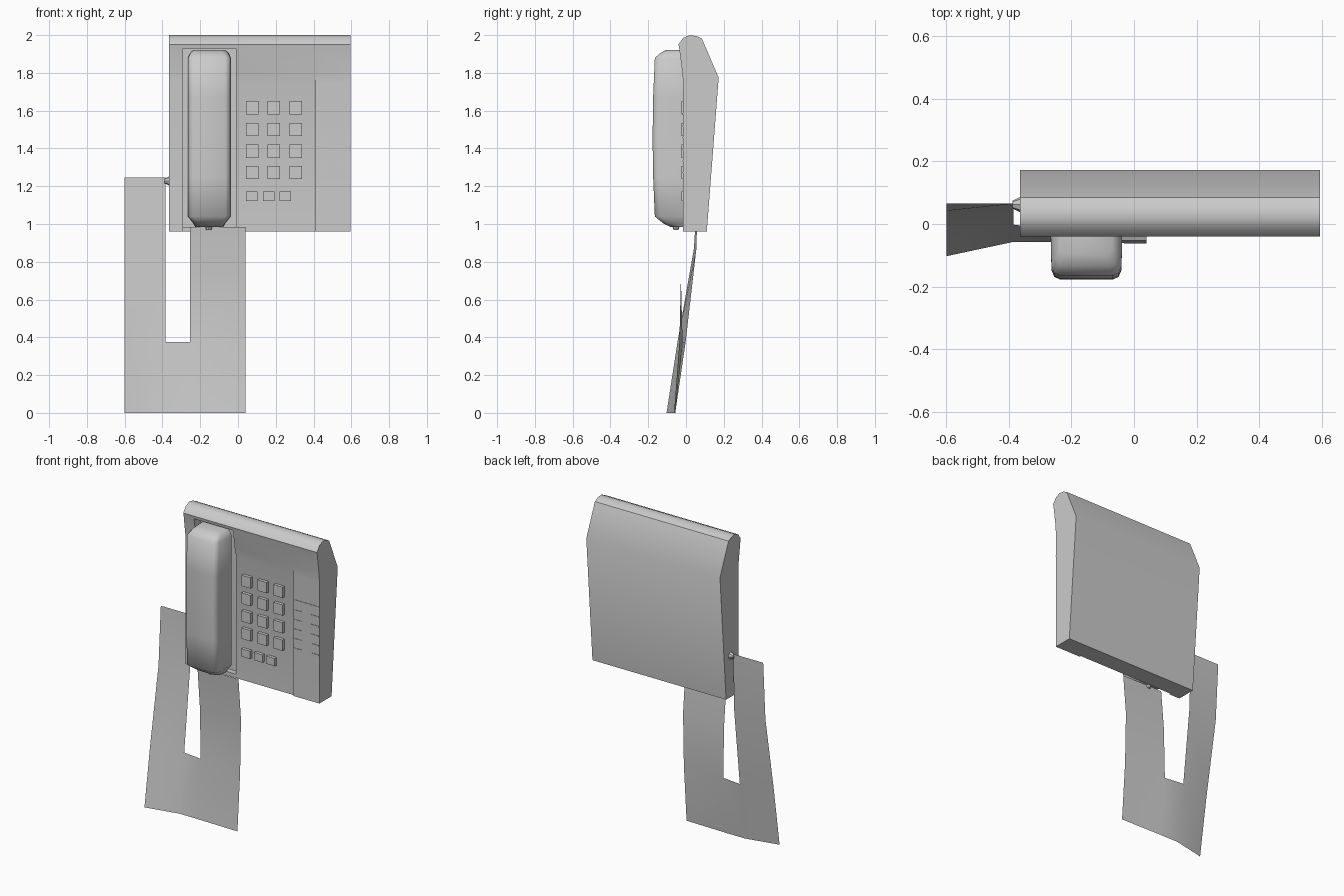
import bpy, bmesh, math
from mathutils import Matrix

if "Cube" in bpy.data.objects:
    bpy.data.objects.remove(bpy.data.objects["Cube"])


def finish(name, bm, smooth=None, closed=True):
    bmesh.ops.remove_doubles(bm, verts=bm.verts, dist=0.0002)
    if closed:
        bmesh.ops.recalc_face_normals(bm, faces=bm.faces)
    me = bpy.data.meshes.new(name)
    bm.to_mesh(me)
    bm.free()
    ob = bpy.data.objects.new(name, me)
    bpy.context.collection.objects.link(ob)
    if smooth:
        bpy.ops.object.select_all(action='DESELECT')
        ob.select_set(True)
        bpy.context.view_layer.objects.active = ob
        bpy.ops.object.shade_smooth_by_angle(angle=math.radians(smooth))
    return ob


def loft(name, rings, smooth=None):
    """Skin a list of equal-length closed rings and cap both ends."""
    bm = bmesh.new()
    vs = [[bm.verts.new(p) for p in r] for r in rings]
    n = len(rings[0])
    for a, b in zip(vs, vs[1:]):
        for i in range(n):
            j = (i + 1) % n
            same = [(a[k].co - b[k].co).length < 1e-5 for k in (i, j)]
            if all(same):
                continue
            if same[0]:
                bm.faces.new((a[i], a[j], b[j]))
            elif same[1]:
                bm.faces.new((a[i], a[j], b[i]))
            else:
                bm.faces.new((a[i], a[j], b[j], b[i]))
    bm.faces.new(vs[0])
    bm.faces.new(vs[-1])
    return finish(name, bm, smooth)


def boxes(name, items):
    """Several boxes (x, y0, y1, z, width, height) as one object."""
    bm = bmesh.new()
    for x, y0, y1, z, w, h in items:
        m = Matrix.Translation((x, (y0 + y1) / 2, z)) @ Matrix.Diagonal((w, y1 - y0, h, 1))
        bmesh.ops.create_cube(bm, size=1, matrix=m)
    return finish(name, bm)


def plug(name, loc, axis, r1, r2, depth):
    bm = bmesh.new()
    m = Matrix.Translation(loc) @ Matrix.Rotation(math.pi, 4, 'X' if axis == 'Z' else 'Z')
    if axis == 'X':
        m = m @ Matrix.Rotation(math.pi / 2, 4, 'Y')
    bmesh.ops.create_cone(bm, cap_ends=True, segments=8, radius1=r1, radius2=r2,
                          depth=depth, matrix=m)
    return finish(name, bm, 40)


# Phone body: side profiles (y, z) swept across x, changing at the cradle and keypad
back = [(0.11, 0.96), (0.173, 1.775), (0.085, 1.98), (0.055, 1.995),
        (0.02, 2.0), (-0.015, 1.985), (-0.04, 1.95)]
rail = back + [(-0.036, 1.93), (-0.02, 1.81), (-0.015, 1.75), (-0.015, 0.985), (-0.015, 0.96)]
cradle = back + [(-0.036, 1.93), (0.03, 1.93), (0.03, 0.985), (-0.005, 0.985), (-0.005, 0.96)]
keypad = back + [(-0.036, 1.93), (-0.02, 1.81), (-0.005, 1.75), (-0.005, 0.985), (-0.005, 0.96)]
stations = [(-0.365, rail), (-0.29, rail), (-0.29, cradle), (-0.01, cradle),
            (-0.01, keypad), (0.41, keypad), (0.41, rail), (0.595, rail)]
loft("phone_body", [[(x, y, z) for y, z in prof] for x, prof in stations], 35)

# Handset: octagon-like sections lofted along z
cx, yb = -0.152, -0.012
sections = [(0.985, 0.075, -0.085), (1.003, 0.085, -0.12), (1.04, 0.115, -0.165),
            (1.25, 0.115, -0.174), (1.45, 0.115, -0.177), (1.67, 0.115, -0.174),
            (1.88, 0.115, -0.165), (1.905, 0.103, -0.135), (1.922, 0.085, -0.105)]
rings = []
for z, w, yf in sections:
    half = [(w, yb), (w - 0.003, yf + 0.03), (w - 0.012, yf + 0.008), (w - 0.03, yf)]
    outline = half + [(-x, y) for x, y in reversed(half)]
    rings.append([(cx + x, y, z) for x, y in outline])
loft("handset", rings, 50)

# Cradle hook above the handset
boxes("cradle_hook", [(-0.23, -0.03, 0.03, 1.905, 0.03, 0.02)])

# Keypad and function keys
keys = [(x, -0.025, -0.003, z, 0.065, 0.07)
        for x in (0.075, 0.19, 0.305) for z in (1.615, 1.5, 1.385, 1.272)]
boxes("number_keys", keys)
boxes("function_keys", [(x, -0.025, -0.003, 1.147, 0.062, 0.05) for x in (0.073, 0.163, 0.25)])

# Thin divider strips on the side panel
boxes("memory_dividers", [(0.5025, -0.018, -0.014, 1.585, 0.183, 0.005)]
      + [(x, -0.018, -0.014, 1.52 - i * 0.062, 0.055, 0.005)
         for i in range(5) for x in (0.44, 0.565)])

# Flat curved cord sheet: U shape made of (x, y, z) strips
xs = (-0.6, -0.385, -0.255, 0.04)
bottom = (-0.103, -0.057, -0.057, -0.063)
middle = (-0.045, -0.002, -0.018, -0.035)
bm = bmesh.new()


def strip(x0, x1, rows):
    vs = [(bm.verts.new((x0, a, z)), bm.verts.new((x1, b, z))) for a, b, z in rows]
    for p, q in zip(vs, vs[1:]):
        bm.faces.new((p[0], p[1], q[1], q[0]))


upper = {0: [(0.042, 0.055, 0.87), (0.065, 0.065, 1.245)],
         1: [],
         2: [(-0.027, -0.027, 0.715), (-0.052, -0.052, 0.985)]}
for i, rows in upper.items():
    strip(xs[i], xs[i + 1], [(bottom[i], bottom[i + 1], 0),
                             (middle[i], middle[i + 1], 0.375)] + rows)
finish("cord", bm, 60, closed=False)

# Cord plugs at the body side and handset base
plug("body_plug", (-0.376, 0.062, 1.228), 'X', 0.025, 0.012, 0.026)
plug("handset_plug", (-0.155, -0.053, 0.983), 'Z', 0.023, 0.013, 0.03)
